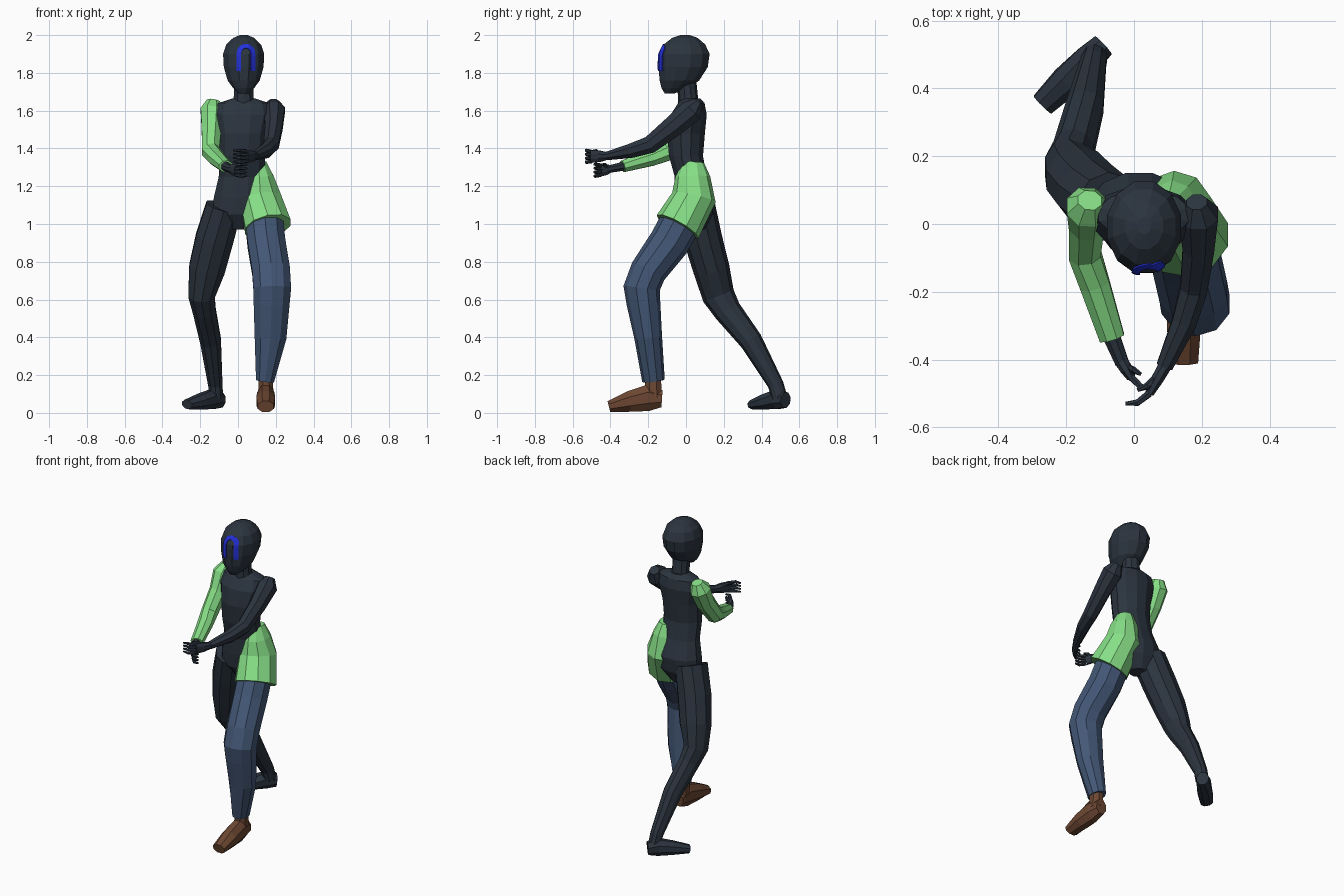
import bpy, bmesh, math
from mathutils import Vector
from mathutils.bvhtree import BVHTree


def material(name, rgb):
    m = bpy.data.materials.new(name)
    m.diffuse_color = (*rgb, 1)
    return m


DARK = material("dark slate", (0.024, 0.034, 0.049))
GREEN = material("light green", (0.24, 0.73, 0.24))
DENIM = material("denim blue", (0.056, 0.095, 0.18))
BROWN = material("shoe brown", (0.15, 0.062, 0.032))
BLUE = material("bright blue", (0.017, 0.03, 0.70))


def finish(bm, name, mat):
    bmesh.ops.recalc_face_normals(bm, faces=bm.faces)
    me = bpy.data.meshes.new(name)
    bm.to_mesh(me)
    bm.free()
    me.materials.append(mat)
    ob = bpy.data.objects.new(name, me)
    bpy.context.collection.objects.link(ob)
    return ob


def loft(name, mat, rings, n=8, level=False):
    """Skin rings (x, y, z, half width, half depth); level keeps rings horizontal."""
    bm = bmesh.new()
    pts = [Vector(r[:3]) for r in rings]
    loops = []
    k = 1 / math.cos(math.pi / n)
    for i, r in enumerate(rings):
        t = Vector((0, 0, 1)) if level else Vector()
        if not level:
            if i:
                t += (pts[i] - pts[i - 1]).normalized()
            if i < len(pts) - 1:
                t += (pts[i + 1] - pts[i]).normalized()
            t.normalize()
        u = Vector((1, 0, 0))
        u = (u - t * u.dot(t)).normalized()
        v = t.cross(u)
        angles = [2 * math.pi * (j + 0.5) / n for j in range(n)]
        loops.append([bm.verts.new(pts[i] + u * (k * r[3] * math.cos(a)) + v * (k * r[4] * math.sin(a)))
                      for a in angles])
    for a, b in zip(loops, loops[1:]):
        for j in range(n):
            bm.faces.new((a[j], a[(j + 1) % n], b[(j + 1) % n], b[j]))
    bm.faces.new(loops[0])
    bm.faces.new(loops[-1])
    return finish(bm, name, mat)


# Head and neck
head = loft("head", DARK, [
    (0.03, -0.088, 1.69, 0.026, 0.024), (0.03, -0.06, 1.72, 0.056, 0.07),
    (0.03, -0.035, 1.76, 0.085, 0.105), (0.03, -0.015, 1.83, 0.105, 0.13),
    (0.03, -0.009, 1.90, 0.109, 0.134), (0.03, -0.008, 1.95, 0.092, 0.11),
    (0.03, -0.006, 1.985, 0.056, 0.068), (0.03, -0.005, 2.0, 0.02, 0.025)], 12, True)
loft("neck", DARK, [(0.03, 0.015, 1.6, 0.06, 0.055), (0.03, 0.01, 1.68, 0.052, 0.05),
                    (0.03, 0.0, 1.78, 0.052, 0.05)], 10, True)

# Arch-shaped face mark, laid onto the head surface
tree = BVHTree.FromPolygons([v.co for v in head.data.vertices],
                            [p.vertices[:] for p in head.data.polygons])


def on_face(x, z):
    hit = tree.ray_cast(Vector((x, -1, z)), Vector((0, 1, 0)))[0]
    return Vector((x, hit.y - 0.003, z))


path = [(-1, 0, 1.81 + 0.02 * i) for i in range(5)]
path += [(-math.cos(a), math.sin(a), 1.905) for a in [math.pi * i / 10 for i in range(11)]]
path += [(1, 0, 1.89 - 0.02 * i) for i in range(5)]
bm = bmesh.new()
strip = [[bm.verts.new(on_face(0.042 + r * c, z + r * s)) for r in (0.025, 0.036, 0.048)]
         for c, s, z in path]
for a, b in zip(strip, strip[1:]):
    for j in range(2):
        bm.faces.new((a[j], a[j + 1], b[j + 1], b[j]))
mark = finish(bm, "face_mark", BLUE)
mod = mark.modifiers.new("thickness", 'SOLIDIFY')
mod.thickness, mod.offset = 0.005, 0

# Torso and pelvis
loft("torso", DARK, [
    (0.01, 0.05, 0.97, 0.05, 0.05), (0.005, 0.045, 1.05, 0.14, 0.095),
    (0.015, 0.046, 1.14, 0.143, 0.105), (0.02, 0.025, 1.25, 0.122, 0.085),
    (0.022, 0.0, 1.36, 0.122, 0.09), (0.025, 0.0, 1.48, 0.128, 0.1),
    (0.028, 0.015, 1.58, 0.15, 0.095), (0.03, 0.028, 1.64, 0.135, 0.07),
    (0.03, 0.025, 1.665, 0.06, 0.05)], 12, True)

# Flared shorts leg on one hip
loft("shorts_leg", GREEN, [
    (0.105, 0.038, 1.325, 0.045, 0.055), (0.113, 0.036, 1.25, 0.075, 0.088),
    (0.118, 0.042, 1.14, 0.108, 0.112), (0.158, -0.045, 0.985, 0.122, 0.12)], 10)

# Front leg in trousers, with shoe
loft("trouser_leg", DENIM, [
    (0.135, 0.0, 1.06, 0.1, 0.105), (0.15, -0.09, 0.9, 0.1, 0.102),
    (0.175, -0.2, 0.75, 0.1, 0.092), (0.181, -0.235, 0.66, 0.1, 0.092),
    (0.178, -0.225, 0.58, 0.095, 0.085), (0.172, -0.2, 0.4, 0.084, 0.07),
    (0.143, -0.172, 0.17, 0.048, 0.057)], 10)
loft("shoe_ankle", BROWN, [(0.147, -0.176, 0.2, 0.036, 0.042), (0.147, -0.172, 0.08, 0.042, 0.046)])
loft("shoe", BROWN, [
    (0.147, -0.127, 0.075, 0.036, 0.045), (0.147, -0.2, 0.08, 0.046, 0.07),
    (0.147, -0.3, 0.06, 0.05, 0.055), (0.147, -0.408, 0.033, 0.042, 0.03)])

# Back leg, bare dark, with foot
loft("back_leg", DARK, [
    (-0.075, 0.05, 1.09, 0.095, 0.1), (-0.125, 0.09, 0.92, 0.1, 0.097),
    (-0.165, 0.135, 0.76, 0.095, 0.092), (-0.193, 0.172, 0.62, 0.07, 0.082),
    (-0.178, 0.22, 0.54, 0.06, 0.07), (-0.145, 0.345, 0.38, 0.055, 0.058),
    (-0.12, 0.475, 0.15, 0.038, 0.04), (-0.115, 0.495, 0.08, 0.036, 0.04)], 10)
loft("back_foot", DARK, [
    (-0.09, 0.527, 0.068, 0.035, 0.04), (-0.135, 0.485, 0.073, 0.042, 0.052),
    (-0.2, 0.42, 0.06, 0.045, 0.04), (-0.27, 0.352, 0.045, 0.036, 0.024)])

# Arms
loft("bare_arm", DARK, [
    (0.185, 0.065, 1.645, 0.03, 0.028), (0.19, 0.03, 1.6, 0.058, 0.062),
    (0.19, -0.07, 1.515, 0.046, 0.056), (0.176, -0.19, 1.42, 0.04, 0.046),
    (0.148, -0.29, 1.388, 0.036, 0.038), (0.09, -0.42, 1.36, 0.024, 0.022)])
loft("sleeve", GREEN, [
    (-0.13, 0.07, 1.65, 0.035, 0.03), (-0.138, 0.05, 1.6, 0.06, 0.062),
    (-0.14, 0.0, 1.5, 0.052, 0.055), (-0.145, -0.09, 1.385, 0.047, 0.05),
    (-0.115, -0.18, 1.35, 0.044, 0.042), (-0.065, -0.335, 1.305, 0.037, 0.031)])
loft("sleeved_wrist", DARK, [(-0.075, -0.31, 1.31, 0.026, 0.024), (-0.035, -0.41, 1.29, 0.02, 0.02)])


# Hands: palm, four curled fingers fanned in height, and a thumb
def hand(name, wrist, knuckle, tip):
    w, k, t = Vector(wrist), Vector(knuckle), Vector(tip)
    loft(name + "_palm", DARK, [(*w, 0.02, 0.019), (*w.lerp(k, 0.5), 0.018, 0.03), (*k, 0.013, 0.033)])
    for i in range(4):
        h = Vector((0, 0, 0.019 * (i - 1.5)))
        mid = k.lerp(t, 0.5) + h * 1.1 + Vector((0, -0.012, 0))
        loft(f"{name}_finger_{i + 1}", DARK,
             [(*(k + h * 0.9), 0.01, 0.009), (*mid, 0.009, 0.008), (*(t + h), 0.005, 0.005)], 6)
    side = w.lerp(k, 0.4)
    loft(name + "_thumb", DARK, [(*side, 0.012, 0.012),
                                 (*(k.lerp(t, 0.1) + Vector((0, 0.025, 0.03))), 0.009, 0.009),
                                 (*(k.lerp(t, 0.5) + Vector((0, 0.025, 0.03))), 0.005, 0.005)], 6)


hand("lower_hand", (-0.04, -0.4, 1.292), (-0.008, -0.452, 1.285), (0.05, -0.485, 1.285))
hand("upper_hand", (0.093, -0.415, 1.36), (0.045, -0.5, 1.357), (-0.025, -0.53, 1.36))
